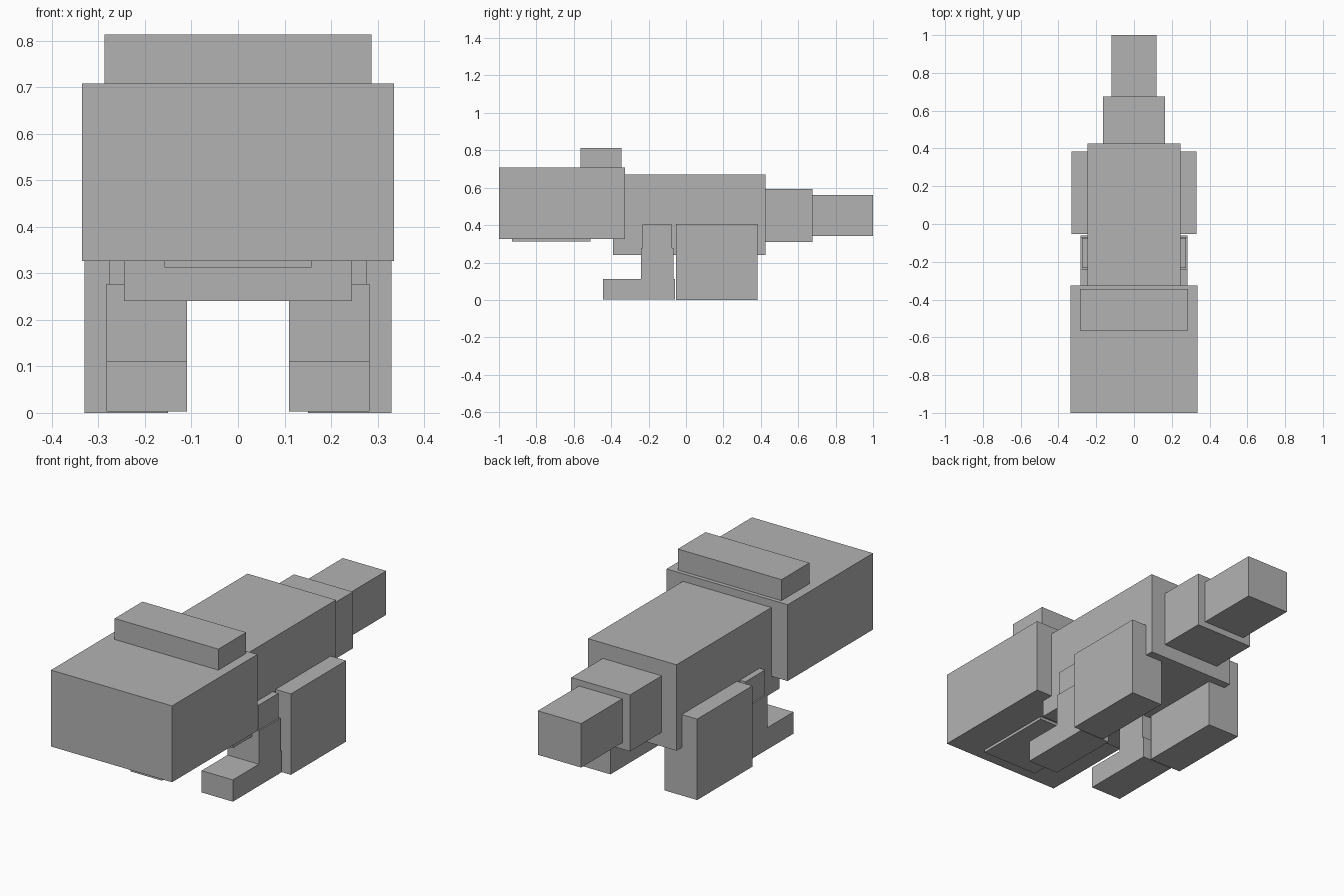
import bpy
from mathutils import Matrix, Vector
import bmesh

cube = bpy.data.objects.get("Cube")
if cube:
    bpy.data.objects.remove(cube, do_unlink=True)

GREY = (0.45, 0.45, 0.45, 1)
grey = bpy.data.materials.new("plain_grey")
grey.use_nodes = True
grey.diffuse_color = GREY
grey.node_tree.nodes["Principled BSDF"].inputs["Base Color"].default_value = GREY


def box(name, x, y, z):
    """Flat-faced box spanning the given (min, max) ranges."""
    low, high = (Vector(c) for c in zip(x, y, z))
    mesh = bpy.data.meshes.new(name)
    bm = bmesh.new()
    place = Matrix.Translation((low + high) / 2) @ Matrix.Diagonal((high - low).to_4d())
    place[3][3] = 1
    bmesh.ops.create_cube(bm, size=1, matrix=place)
    bm.to_mesh(mesh)
    bm.free()
    mesh.materials.append(grey)
    obj = bpy.data.objects.new(name, mesh)
    bpy.context.collection.objects.link(obj)
    return obj


def centred(name, half_width, y, z):
    return box(name, (-half_width, half_width), y, z)


def pair(name, x, y, z):
    """Matching left and right boxes."""
    box("left_" + name, x, y, z)
    box("right_" + name, (-x[1], -x[0]), y, z)


# Head, with the eye ridge on top and the throat plate below
centred("head", 0.335, (-1, -0.325), (0.326, 0.708))
centred("eye_ridge", 0.287, (-0.565, -0.345), (0.69, 0.813))
centred("throat_plate", 0.158, (-0.93, -0.51), (0.312, 0.34))

# Body and stepped tail
centred("body", 0.245, (-0.39, 0.425), (0.24, 0.67))
centred("tail_base", 0.163, (0.40, 0.675), (0.31, 0.593))
centred("tail_tip", 0.12, (0.65, 1), (0.342, 0.562))

# Legs
pair("hind_leg", (0.15, 0.33), (-0.053, 0.383), (0, 0.405))
pair("front_upper_leg", (0.118, 0.276), (-0.232, -0.075), (0.25, 0.402))
pair("front_lower_leg", (0.11, 0.283), (-0.24, -0.068), (0.004, 0.277))
pair("front_foot", (0.11, 0.283), (-0.445, -0.06), (0.003, 0.112))
